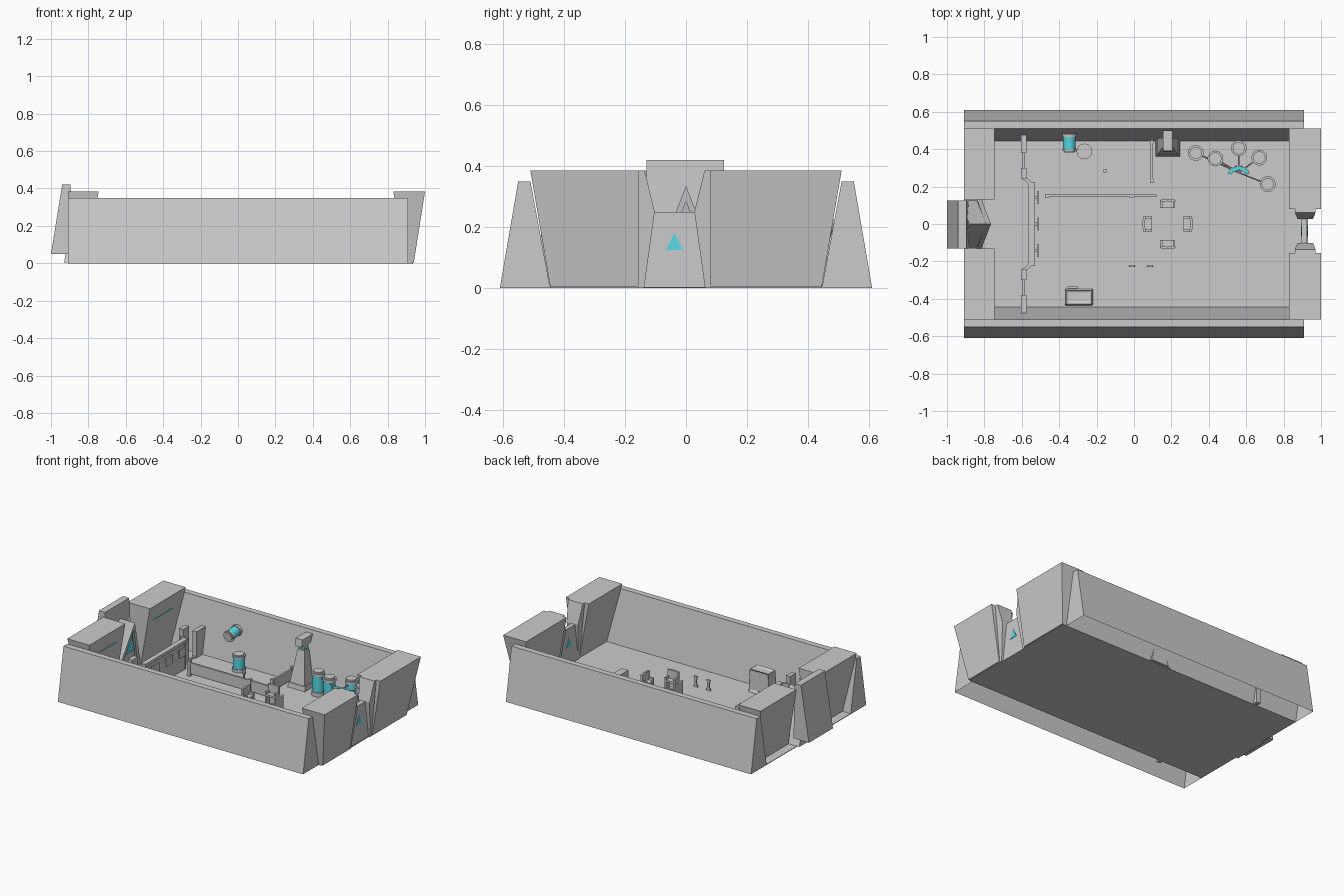
import bpy, bmesh, math
from mathutils import Vector

if "Cube" in bpy.data.objects:
    bpy.data.objects.remove(bpy.data.objects["Cube"])

CYAN = bpy.data.materials.new("glow_cyan")
CYAN.diffuse_color = (0.1, 0.7, 0.8, 1)
CYAN.use_nodes = True
CYAN.node_tree.nodes["Principled BSDF"].inputs["Base Color"].default_value = CYAN.diffuse_color


def finish(name, bm, mat=None):
    bmesh.ops.recalc_face_normals(bm, faces=bm.faces)
    me = bpy.data.meshes.new(name)
    bm.to_mesh(me)
    bm.free()
    ob = bpy.data.objects.new(name, me)
    bpy.context.collection.objects.link(ob)
    if mat:
        me.materials.append(mat)
    return ob


def loft(name, a, b, mat=None, open_bottom=False):
    """Solid between two matching loops of 3D points."""
    bm = bmesh.new()
    va, vb = [bm.verts.new(p) for p in a], [bm.verts.new(p) for p in b]
    n = len(a)
    bm.faces.new(va)
    bm.faces.new(vb)
    for i in range(n):
        j = (i + 1) % n
        if not (open_bottom and a[i][2] == 0 and a[j][2] == 0):
            bm.faces.new((va[i], va[j], vb[j], vb[i]))
    return finish(name, bm, mat)


def prism(name, pts, axis, lo, hi, mat=None, open_bottom=False):
    put = {'x': lambda p, h: (h, p[0], p[1]),
           'y': lambda p, h: (p[0], h, p[1]),
           'z': lambda p, h: (p[0], p[1], h)}[axis]
    return loft(name, [put(p, lo) for p in pts], [put(p, hi) for p in pts], mat, open_bottom)


def frustum(name, r0, z0, r1, z1, mat=None):
    """Rectangles given as x0, x1, y0, y1 at two heights."""
    q = lambda r, z: [(r[0], r[2], z), (r[1], r[2], z), (r[1], r[3], z), (r[0], r[3], z)]
    return loft(name, q(r0, z0), q(r1, z1), mat)


def box(name, x0, x1, y0, y1, z0, z1, mat=None):
    return frustum(name, (x0, x1, y0, y1), z0, (x0, x1, y0, y1), z1, mat)


def rod(name, p, q, r, mat=None, n=20):
    p, q = Vector(p), Vector(q)
    rot = (q - p).to_track_quat('Z', 'Y')
    ring = [rot @ Vector((r * math.cos(t), r * math.sin(t), 0))
            for t in (2 * math.pi * i / n for i in range(n))]
    ob = loft(name, [p + v for v in ring], [q + v for v in ring], mat)
    for f in ob.data.polygons:
        f.use_smooth = len(f.vertices) == 4
    return ob


def tank(name, p, q, r):
    """Cyan glass cylinder with grey end caps."""
    p, q = Vector(p), Vector(q)
    rod(name + "_glass", p.lerp(q, .1), p.lerp(q, .9), r * .88, CYAN)
    rod(name + "_base", p, p.lerp(q, .17), r)
    rod(name + "_cap", p.lerp(q, .83), p.lerp(q, .94), r)
    rod(name + "_lid", p.lerp(q, .94), q, r * .78)


# floor and sloping long walls (open underneath)
box("floor", -.91, .93, -.445, .445, 0, .004)
for s, side in ((-1, "front"), (1, "back")):
    prism(side + "_wall", [(s * .61, 0), (s * .55, .35), (s * .51, .35), (s * .445, 0)],
          'x', -.91, .91, open_bottom=True)

# overhanging end blocks, narrower at the foot
for s, side in ((-1, "front"), (1, "back")):
    g = .13
    y0, y1 = sorted((s * g, s * .445))
    t0, t1 = sorted((s * g, s * .51))
    frustum(side + "_left_block", (-.85, -.81, y0, y1), .004, (-.91, -.745, t0, t1), .385)
    strip_x = lambda z: -.81 + .065 * z / .381
    a, b = s * .2, s * .39
    loft(side + "_light_strip",
         [(strip_x(.28) + d, a, .28) for d in (-.002, .003)] + [(strip_x(.286) + d, a, .286) for d in (.003, -.002)],
         [(strip_x(.28) + d, b, .28) for d in (-.002, .003)] + [(strip_x(.286) + d, b, .286) for d in (.003, -.002)], CYAN)
    g = .08 if s > 0 else .155
    y0, y1 = sorted((s * g, s * .445))
    t0, t1 = sorted((s * g, s * .51))
    frustum(side + "_right_block", (.90, .94, y0, y1), .004, (.83, 1.0, t0, t1), .385)
    # flared jambs of the right gate
    c = -.0375
    jamb = [(.118, 0), (.10, 0), (.065, .25), (.098, .385), (.118, .385)]
    half = lambda z: (.90 - .04 * z / .385, .935 + .035 * z / .385)
    loft(side + "_right_jamb", [(half(z)[0], c + s * y, z) for y, z in jamb],
         [(half(z)[1], c + s * y, z) for y, z in jamb])

# right gate with a triangular light on both faces
c = -.0375
frustum("right_gate", (.895, .925, c - .1, c + .1), 0, (.895, .925, c - .065, c + .065), .25)
prism("right_gate_light", [(c - .029, .125), (c + .029, .125), (c, .18)], 'x', .892, .928, CYAN)

# left gatehouse and triangular portal leaning into the room
prism("left_gatehouse", [(-1, .05), (-.94, .42), (-.895, .42), (-.885, .05)], 'y', -.13, .125)
tri = lambda x0, h, w, zb: [(x0 + .05 * z / .335, y, z) for y, z in ((-w, zb), (w, zb), (0, h))]
loft("portal_tunnel", tri(-.93, .335, .125, .004), tri(-.83, .335, .125, .004))
for s in (-1, 1):
    lean = lambda y, z, d: (-.83 + .05 * z / .335 + d, s * y, z)
    prof = [(.13, .004), (.0, .335), (.0, .285), (.10, .004)]
    loft("portal_frame", [lean(y, z, -.01) for y, z in prof], [lean(y, z, .015) for y, z in prof])
loft("portal_light", tri(-.83, .25, .05, .125), tri(-.822, .25, .05, .125), CYAN)

# partition near the left end: stepped screen, pillars, thresholds
for s in (-1, 1):
    y = lambda a, b: sorted((s * a, s * b))
    box("tall_pillar", -.605, -.575, *y(.24, .30), .004, .25)
    box("wall_pillar", -.605, -.575, *y(.38, .475), .004, .18)
    box("threshold", -.597, -.585, *y(.29, .39), .004, .015)
    prism("screen_return", [(-.605, s * .25), (-.575, s * .25), (-.535, s * .21), (-.56, s * .21)],
          'z', .004, .20)
box("screen_panel", -.555, -.54, -.22, .22, .004, .19)
box("screen_rail", -.563, -.53, -.225, .225, .185, .205)
for y in (-.142, 0, .142):
    box("screen_bracket", -.54, -.515, y - .008, y + .008, .14, .16)
    box("screen_monitor", -.517, -.508, y - .034, y + .034, .12, .18)

# low barriers
def barrier(name, p, q, posts, h=.095):
    p, q = Vector(p), Vector(q)
    n = (q - p).normalized().orthogonal() * .004
    prism(name + "_panel", [p + n, q + n, q - n, p - n], 'z', .02, h - .008)
    prism(name + "_rail", [p + n * 1.6, q + n * 1.6, q - n * 1.6, p - n * 1.6], 'z', h - .01, h)
    for t in posts:
        c = p.lerp(q, t)
        box(name + "_post", c.x - .01, c.x + .01, c.y - .01, c.y + .01, .004, h + .008)


barrier("long_barrier", (-.465, .15), (.12, .15), (0, .77))
barrier("short_barrier", (.095, .23), (.095, .44), (0, 1))

# ring of four curved consoles
for k in range(4):
    made = []
    arc = lambda r, w: [(r * math.cos(t), r * math.sin(t)) for t in (w * (i / 4 - .5) for i in range(5))]
    made.append(prism("console_back", arc(.135, .65) + arc(.122, .65)[::-1], 'z', .03, .125))
    made.append(box("console_desk", .085, .125, -.028, .028, .055, .068))
    made.append(box("console_foot", .10, .125, -.018, .018, .004, .056))
    for s in (-1, 1):
        made.append(box("console_arm", .085, .125, s * .034 - .006, s * .034 + .006, .004, .085))
    made.append(box("console_marker", .068, .074, -.008, .008, .004, .007))
    for ob in made:
        ob.location = (.18, 0, 0)
        ob.rotation_euler.z = k * math.pi / 2

# storage tanks fanned around a hub, joined by pipes
hub = Vector((.56, .275, .13))
for i, (x, y) in enumerate(((.33, .38), (.435, .35), (.56, .405), (.67, .355), (.715, .213))):
    tank("storage_tank", (x, y, .004), (x, y, .165), .042)
    d = (Vector((x, y, .13)) - hub).normalized()
    rod("tank_pipe", hub, Vector((x, y, .13)) - d * .04, .004, n=8)
fan = [(.56 + r * math.cos(t), .245 + r * math.sin(t))
       for r, ts in ((.065, range(9)), (.045, range(8, -1, -1)))
       for t in (math.radians(25 + 130 * k / 8) for k in ts)]
prism("hub_console", fan, 'z', .11, .135)
prism("hub_screen", [(.56 + (x - .56) * .97, .245 + (y - .245) * .97) for x, y in fan], 'z', .135, .139, CYAN)
frustum("hub_stand", (.54, .58, .285, .31), .004, (.55, .57, .29, .305), .11)

# watch tower with a box head
frustum("tower_foot", (.115, .245, .36, .46), .004, (.12, .24, .365, .46), .035)
frustum("tower_body", (.125, .235, .37, .46), .035, (.155, .205, .41, .46), .25)
box("tower_neck_light", .158, .202, .413, .458, .25, .258, CYAN)
frustum("tower_neck", (.16, .20, .415, .46), .258, (.16, .20, .415, .46), .285)
frustum("tower_head", (.158, .202, .385, .48), .28, (.155, .205, .39, .50), .33)

# wall tank, floor tank and a small marker post
tank("wall_tank", (-.345, .485, .215), (-.345, .385, .205), .038)
tank("floor_tank", (-.265, .388, .004), (-.265, .388, .115), .042)
rod("marker_post", (-.155, .285, .004), (-.155, .285, .05), .005, n=8)
box("marker_head", -.164, -.146, .276, .294, .045, .062)

# cabinet with recessed top and front panel
cab = frustum("cabinet", (-.37, -.22, -.435, -.345), .004, (-.365, -.225, -.43, -.35), .16)
bev = cab.modifiers.new("rounded", 'BEVEL')
bev.width, bev.segments = .018, 3
bm = bmesh.new()
bm.from_mesh(cab.data)
for test in (lambda f: f.normal.z > .9, lambda f: f.normal.y > .9):
    face = [f for f in bm.faces if test(f)]
    bmesh.ops.inset_individual(bm, faces=face, thickness=.017, depth=0)
    bmesh.ops.translate(bm, verts=face[0].verts, vec=-face[0].normal * .012)
bm.to_mesh(cab.data)
bm.free()
bev.width = .006
box("cabinet_step", -.355, -.30, -.345, -.335, .004, .03)

# two thin waisted stands
for x in (-.01, .085):
    prism("slim_stand", [(x - .016, .004), (x + .016, .004), (x + .006, .03), (x + .006, .045),
                         (x + .014, .075), (x - .014, .075), (x - .006, .045), (x - .006, .03)],
          'y', -.229, -.221)
